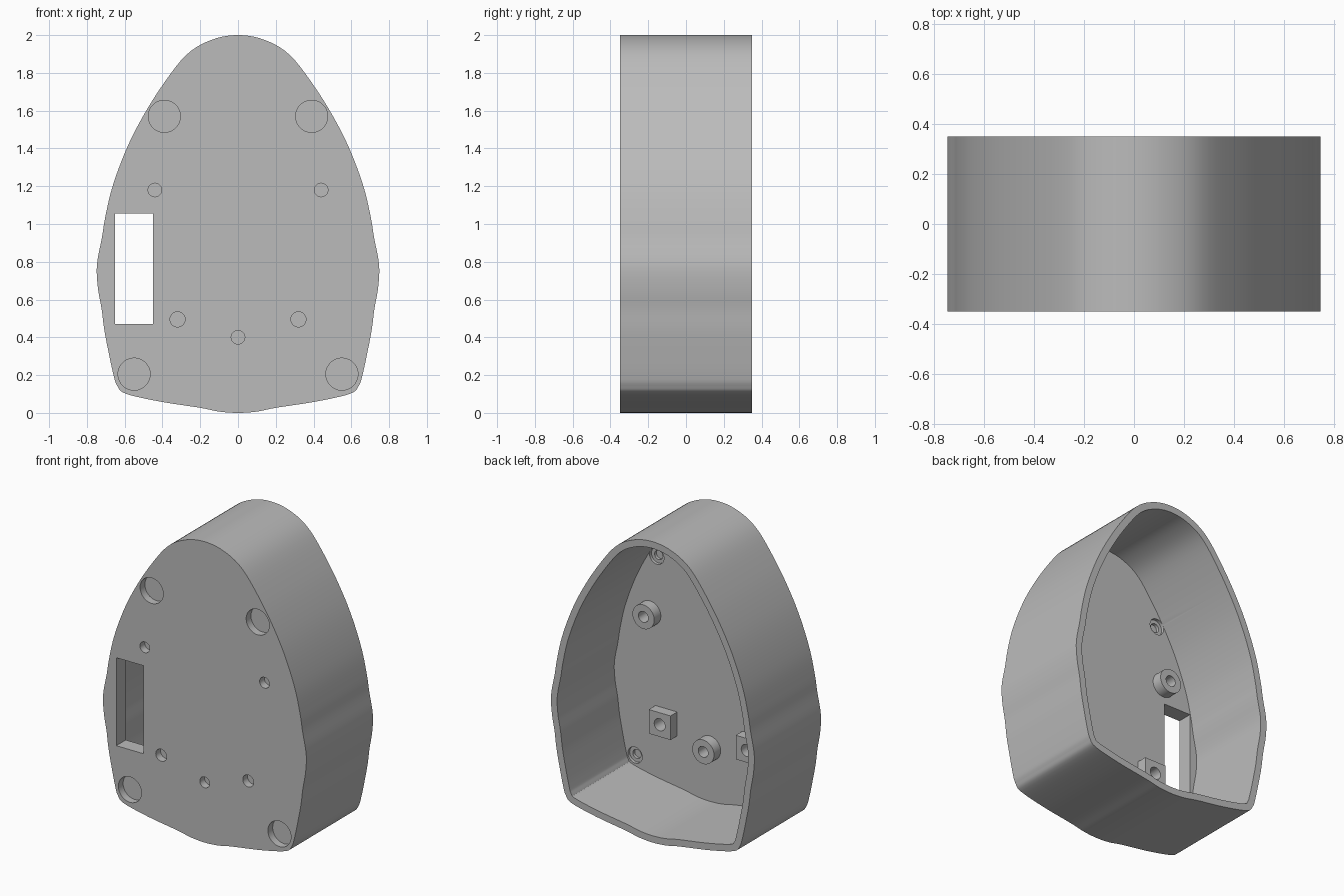
import bpy, bmesh, math
from mathutils import Vector

cube = bpy.data.objects.get("Cube")
if cube:
    bpy.data.objects.remove(cube)

FRONT, FLOOR, BACK = -0.35, -0.25, 0.35
WALL = 0.045

grey = bpy.data.materials.new("plain_grey")
grey.use_nodes = True
colour = (0.5, 0.5, 0.5, 1)
grey.diffuse_color = colour
grey.node_tree.nodes["Principled BSDF"].inputs["Base Color"].default_value = colour


def prism(name, points, y0, y1):
    """Extrude an x-z outline from y0 to y1."""
    bm = bmesh.new()
    face = bm.faces.new([bm.verts.new((p[0], y0, p[1])) for p in points])
    out = bmesh.ops.extrude_face_region(bm, geom=[face])["geom"]
    verts = [v for v in out if isinstance(v, bmesh.types.BMVert)]
    bmesh.ops.translate(bm, verts=verts, vec=(0, y1 - y0, 0))
    bmesh.ops.recalc_face_normals(bm, faces=bm.faces)
    mesh = bpy.data.meshes.new(name)
    bm.to_mesh(mesh)
    bm.free()
    mesh.materials.append(grey)
    obj = bpy.data.objects.new(name, mesh)
    bpy.context.scene.collection.objects.link(obj)
    return obj


def circle(x, z, r, n=40):
    return [(x + r * math.cos(math.tau * i / n), z + r * math.sin(math.tau * i / n))
            for i in range(n)]


def rect(x0, x1, z0, z1):
    return [(x0, z0), (x1, z0), (x1, z1), (x0, z1)]


def cut(obj, points, y0, y1):
    """Subtract a prism from obj and discard the cutter."""
    cutter = prism("cutter", points, y0, y1)
    cutter.hide_render = True
    mod = obj.modifiers.new("cut", 'BOOLEAN')
    mod.operation, mod.solver, mod.object = 'DIFFERENCE', 'EXACT', cutter
    graph = bpy.context.evaluated_depsgraph_get()
    mesh = bpy.data.meshes.new_from_object(obj.evaluated_get(graph))
    obj.modifiers.clear()
    obj.data = mesh
    bpy.data.objects.remove(cutter)


def smooth_loop(pts, steps=5):
    """Closed Catmull-Rom curve through the points."""
    out, n = [], len(pts)
    for i in range(n):
        a, b, c, d = (pts[(i + k) % n] for k in (-1, 0, 1, 2))
        for s in range(steps):
            t = s / steps
            out.append(0.5 * (2 * b + (c - a) * t + (2 * a - 5 * b + 4 * c - d) * t * t
                              + (3 * b - a - 3 * c + d) * t ** 3))
    return out


def inset(pts, dist):
    """Move a clockwise outline inwards along its normals."""
    out, n = [], len(pts)
    for i, p in enumerate(pts):
        t = (pts[(i + 1) % n] - pts[i - 1]).normalized()
        out.append(p + Vector((t.y, -t.x)) * dist)
    return out


# Half outline from the top, down the +x side, to the bottom
half = [Vector(p) for p in (
    (0, 2), (.14, 1.975), (.275, 1.894), (.41, 1.72), (.52, 1.54), (.6, 1.375),
    (.667, 1.19), (.704, 1.03), (.72, .93), (.742, .82), (.748, .745), (.74, .65),
    (.722, .55), (.708, .44), (.685, .32), (.66, .205), (.64, .145), (.595, .102),
    (.413, .06), (.2, .027), (.1, .007), (0, 0))]
outline = smooth_loop(half + [Vector((-p.x, p.y)) for p in half[-2:0:-1]])

# Shell: solid body hollowed from the back
shell = prism("shell", outline, FRONT, BACK)
cut(shell, inset(outline, WALL), FLOOR, BACK + 0.1)
cut(shell, rect(-.65, -.45, .47, 1.055), FRONT - 0.1, FLOOR + 0.1)

# Corner recesses in front, small stepped pockets behind
for side in (-1, 1):
    for x, z in ((.39, 1.57), (.55, .205)):
        cut(shell, circle(side * x, z, .085), FRONT - 0.1, FRONT + 0.05)
        cut(shell, circle(side * x, z, .053), FLOOR - 0.02, FLOOR + 0.1)
        cut(shell, circle(side * x, z, .03), FLOOR - 0.04, FLOOR + 0.1)

# Standoffs inside, each with a blind hole on both sides of the floor
parts = [shell]
standoffs = [("upper_left", .44, 1.18, .036, True), ("upper_right", -.44, 1.18, .036, True),
             ("lower_middle", 0, .4, .036, True),
             ("lower_left", .32, .495, .04, False), ("lower_right", -.32, .495, .04, False)]
for name, x, z, r, is_round in standoffs:
    shape = circle(x, z, .08) if is_round else rect(x - .08, x + .08, z - .08, z + .08)
    boss = prism(name + "_standoff", shape, FLOOR - 0.005, FLOOR + 0.07)
    hole = circle(x, z, r)
    cut(boss, hole, FLOOR - 0.03, FLOOR + 0.1)
    cut(shell, hole, FLOOR - 0.03, FLOOR + 0.1)
    cut(shell, hole, FRONT - 0.1, FRONT + 0.05)
    parts.append(boss)

# Smooth curved walls, keep edges crisp
bpy.ops.object.select_all(action='DESELECT')
for obj in parts:
    obj.select_set(True)
bpy.context.view_layer.objects.active = shell
bpy.ops.object.shade_smooth_by_angle(angle=math.radians(30))
